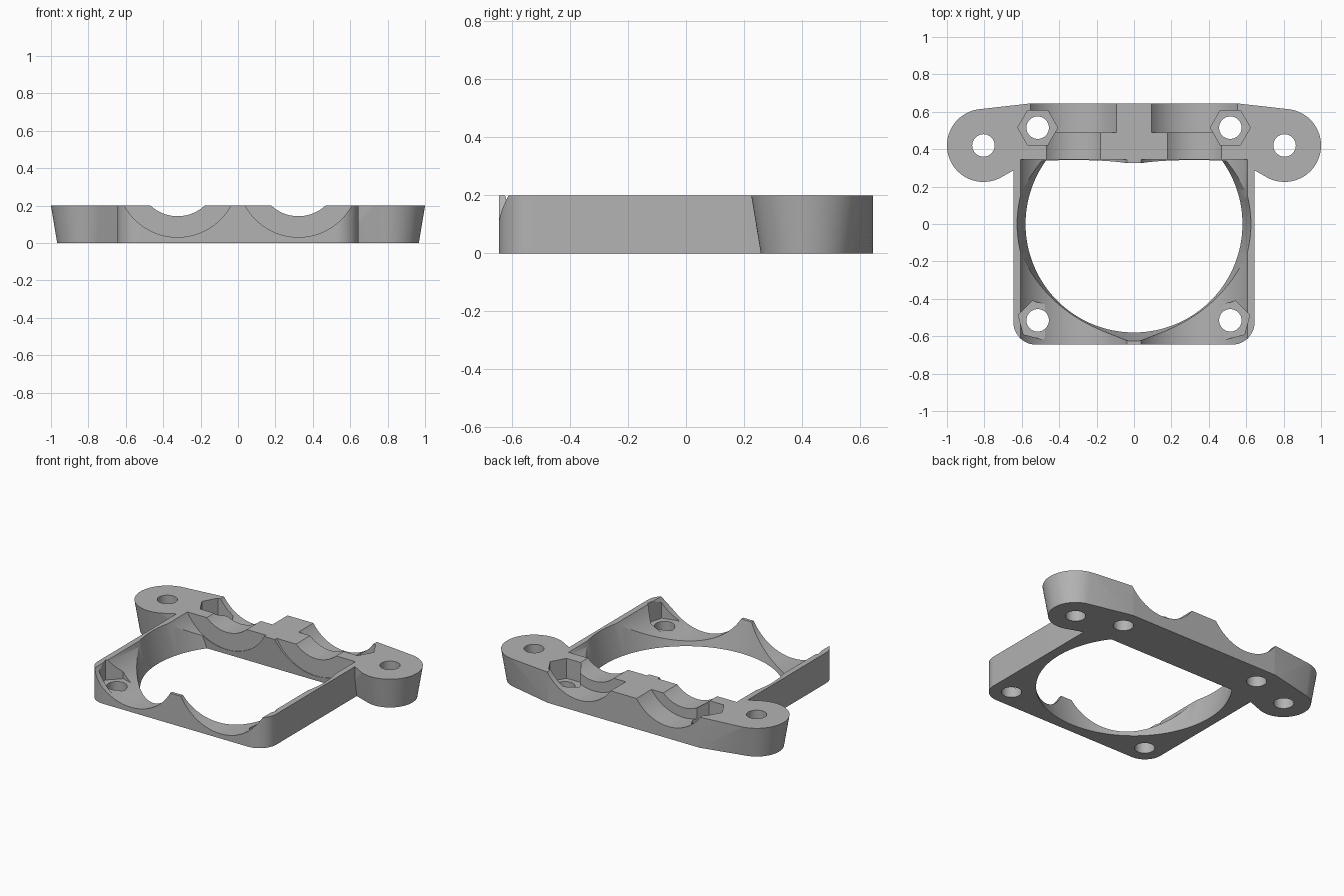
import bpy, bmesh, math
from mathutils import Vector

if "Cube" in bpy.data.objects:
    bpy.data.objects.remove(bpy.data.objects["Cube"], do_unlink=True)

H = 0.2            # plate thickness
HALF = 0.645       # half width of the square frame
BLOCK_Y = 0.345    # front of the bearing block
BOLT = 0.515       # bolt spacing from centre
LUG = (0.805, 0.42)

grey = bpy.data.materials.new("grey plastic")
grey.use_nodes = True
colour = (0.45, 0.45, 0.45, 1)
grey.diffuse_color = colour
grey.node_tree.nodes["Principled BSDF"].inputs["Base Color"].default_value = colour


def finish(bm, name):
    bmesh.ops.recalc_face_normals(bm, faces=bm.faces)
    mesh = bpy.data.meshes.new(name)
    bm.to_mesh(mesh)
    bm.free()
    mesh.materials.append(grey)
    ob = bpy.data.objects.new(name, mesh)
    bpy.context.collection.objects.link(ob)
    return ob


def ring(x, y, z, r, n=96, turn=0):
    return [Vector((x + r * math.cos(turn + math.tau * i / n),
                    y + r * math.sin(turn + math.tau * i / n), z)) for i in range(n)]


def hull(name, points):
    bm = bmesh.new()
    for p in points:
        bm.verts.new(p)
    out = bmesh.ops.convex_hull(bm, input=bm.verts)
    junk = {g for g in out["geom_interior"] + out["geom_unused"]
            if isinstance(g, bmesh.types.BMVert)}
    bmesh.ops.delete(bm, geom=list(junk), context="VERTS")
    bmesh.ops.dissolve_limit(bm, angle_limit=0.001, verts=bm.verts, edges=bm.edges)
    return finish(bm, name)


def box_points(x0, x1, y0, y1):
    return [Vector((x, y, z)) for x in (x0, x1) for y in (y0, y1) for z in (0, H)]


def upright(name, x, y, z0, z1, r0, r1=None, n=96, turn=0):
    return hull(name, ring(x, y, z0, r0, n, turn) + ring(x, y, z1, r1 or r0, n, turn))


def trough(name, x, y0, y1, r):
    # cylinder lying along y, above the plate
    return hull(name, [Vector((p.x, y, 0.355 + p.y))
                       for y in (y0, y1) for p in ring(x, 0, 0, r, 128)])


def combine(target, tool, operation):
    mod = target.modifiers.new(operation.lower(), "BOOLEAN")
    mod.operation, mod.solver, mod.object = operation, "EXACT", tool
    bpy.context.view_layer.objects.active = target
    bpy.ops.object.modifier_apply(modifier=mod.name)
    bpy.data.objects.remove(tool, do_unlink=True)


# Square frame with rounded corners
corner = HALF - 0.12
mount = hull("motor_mount", [p for x in (-corner, corner) for y in (-corner, corner)
                             for z in (0, H) for p in ring(x, y, z, 0.12, 48)])

# Bearing block and flared side lugs
adds = [hull("block", box_points(-0.55, 0.55, BLOCK_Y, HALF))]
for s in (-1, 1):
    adds.append(hull("lug", box_points(s * 0.54, s * 0.55, BLOCK_Y, HALF)
                     + ring(s * LUG[0], LUG[1], 0, 0.162)
                     + ring(s * LUG[0], LUG[1], H, 0.195)))
for part in adds:
    combine(mount, part, "UNION")

# Flared centre opening, flattened by the leaning front of the block
slope = 0.045 / H
bm = bmesh.new()
for z in (-0.05, H + 0.05):
    for p in ring(0, 0, z, 0.58 + slope * z, 128):
        bm.verts.new(p)
bmesh.ops.convex_hull(bm, input=bm.verts)
cut = bmesh.ops.bisect_plane(bm, geom=bm.verts[:] + bm.edges[:] + bm.faces[:],
                             plane_co=(0, BLOCK_Y, 0), plane_no=(0, 1, 0.1),
                             clear_outer=True)
edges = [e for e in cut["geom_cut"] if isinstance(e, bmesh.types.BMEdge)]
bmesh.ops.contextual_create(bm, geom=edges)
cutters = [finish(bm, "opening")]

for s in (-1, 1):
    # Stepped bearing troughs
    x = s * 0.323
    cutters += [trough("wide_trough", x, -0.8, BLOCK_Y, 0.324),
                trough("narrow_trough", x, 0.3, 0.52, 0.212),
                trough("rear_trough", x, 0.49, 0.8, 0.277)]
    # Lug holes, bolt holes and hexagonal nut pockets
    cutters.append(upright("lug_hole", s * LUG[0], LUG[1], -0.1, 0.4, 0.06, n=48))
    for y in (-BOLT, BOLT):
        turn = 0 if y > 0 else -s * math.pi / 4
        cutters.append(upright("bolt_hole", s * BOLT, y, -0.1, 0.4, 0.06, n=48))
        cutters.append(upright("nut_pocket", s * BOLT, y, 0.07, 0.4, 0.107, n=6, turn=turn))
for part in cutters:
    combine(mount, part, "DIFFERENCE")

bpy.ops.object.select_all(action="DESELECT")
mount.select_set(True)
bpy.context.view_layer.objects.active = mount
bpy.ops.object.shade_smooth_by_angle(angle=math.radians(25))
